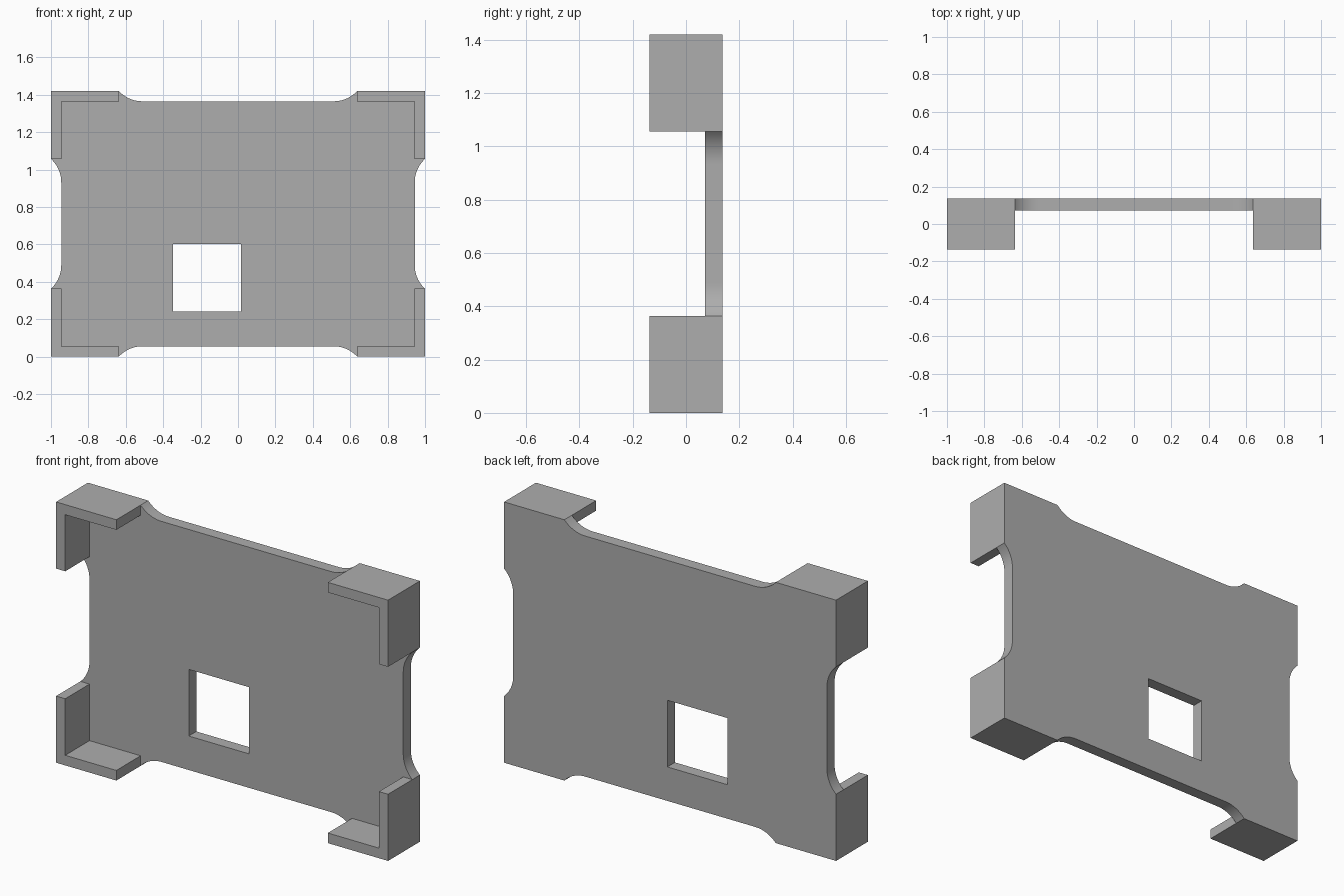
import bpy, bmesh, math

cube = bpy.data.objects.get("Cube")
if cube:
    bpy.data.objects.remove(cube, do_unlink=True)

HALF_W, HEIGHT = 1.0, 1.42
HALF_H = HEIGHT / 2
FRONT, SEAM, BACK = -0.137, 0.072, 0.137
ARM = 0.363      # length of each bracket arm
WALL = 0.055     # bracket thickness and depth of the edge recess
COVE = 0.125     # length of the curved run-out into the recess

grey = bpy.data.materials.new("plain grey")
grey.use_nodes = True
colour = (0.42, 0.42, 0.42, 1)
grey.diffuse_color = colour
grey.node_tree.nodes["Principled BSDF"].inputs["Base Color"].default_value = colour


def extrude_outline(name, loops, y0, y1):
    """Fill closed x/z loops (later ones are holes) and extrude along y."""
    bm = bmesh.new()
    edges = []
    for loop in loops:
        verts = [bm.verts.new((x, y0, z)) for x, z in loop]
        edges += [bm.edges.new((v, verts[i - 1])) for i, v in enumerate(verts)]
    bmesh.ops.triangle_fill(bm, edges=edges, use_beauty=True, normal=(0, -1, 0))
    solid = bmesh.ops.extrude_face_region(bm, geom=bm.faces[:], use_keep_orig=True)
    moved = [g for g in solid["geom"] if isinstance(g, bmesh.types.BMVert)]
    bmesh.ops.translate(bm, verts=moved, vec=(0, y1 - y0, 0))
    bmesh.ops.recalc_face_normals(bm, faces=bm.faces[:])
    mesh = bpy.data.meshes.new(name)
    bm.to_mesh(mesh)
    bm.free()
    mesh.materials.append(grey)
    obj = bpy.data.objects.new(name, mesh)
    bpy.context.collection.objects.link(obj)
    return obj


def cove(steps=10):
    """Arc from the bracket end to the recess, as (distance along, depth)."""
    radius = (COVE ** 2 + WALL ** 2) / (2 * WALL)
    sweep = math.asin(COVE / radius)
    for i in range(steps + 1):
        a = sweep * (1 - i / steps)
        yield COVE - radius * math.sin(a), WALL - radius * (1 - math.cos(a))


# Back plate: one quarter of the outline, mirrored to all four corners
side = [(HALF_W - d, HALF_H - ARM - s) for s, d in cove()][::-1]
top = [(HALF_W - ARM - s, HALF_H - d) for s, d in cove()]
quarter = side + [(HALF_W, HALF_H)] + top
outline = []
for sx, sz in ((1, 1), (-1, 1), (-1, -1), (1, -1)):
    pts = quarter if sx * sz > 0 else quarter[::-1]
    outline += [(sx * x, HALF_H + sz * z) for x, z in pts]

left, right, low, high = -0.347, 0.016, 0.24, 0.603
window = [(left, low), (right, low), (right, high), (left, high)]
plate = extrude_outline("back_plate", [outline, window], SEAM, BACK)

# Smooth the coves, keep the other edges sharp
bpy.ops.object.select_all(action='DESELECT')
plate.select_set(True)
bpy.context.view_layer.objects.active = plate
bpy.ops.object.shade_smooth_by_angle(angle=math.radians(25))

# L-shaped corner brackets projecting to the front
W, H = HALF_W, HALF_H
bracket = [(W, H), (W - ARM, H), (W - ARM, H - WALL), (W - WALL, H - WALL),
           (W - WALL, H - ARM), (W, H - ARM)]
for sx, x_name in ((1, "left"), (-1, "right")):
    for sz, z_name in ((1, "upper"), (-1, "lower")):
        loop = [(sx * x, HALF_H + sz * z) for x, z in bracket]
        extrude_outline(f"{z_name}_{x_name}_bracket", [loop], FRONT, SEAM)
